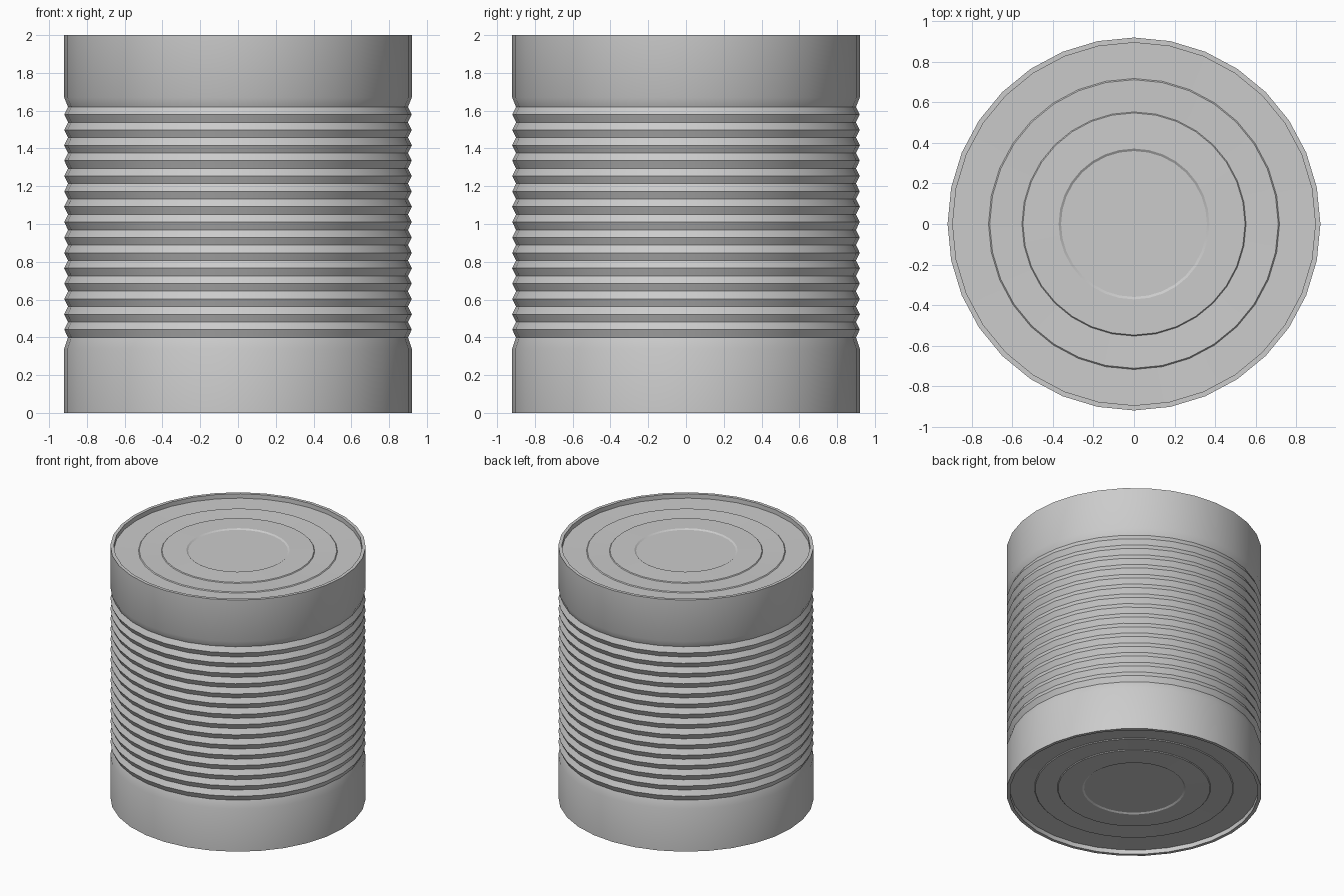
import bpy, bmesh, math

if "Cube" in bpy.data.objects:
    bpy.data.objects.remove(bpy.data.objects["Cube"])

SIDES = 32
R_OUT, R_GROOVE = 0.92, 0.90


def lathe(name, profile, cap_ends=False):
    """Spin a (radius, z) profile, listed bottom to top, about the z axis."""
    bm = bmesh.new()
    rings = []
    for r, z in profile:
        rings.append([bm.verts.new((r * math.cos(2 * math.pi * i / SIDES),
                                    r * math.sin(2 * math.pi * i / SIDES), z))
                      for i in range(SIDES)])
    for low, high in zip(rings, rings[1:]):
        for i in range(SIDES):
            j = (i + 1) % SIDES
            bm.faces.new((low[i], low[j], high[j], high[i]))
    if cap_ends:
        bm.faces.new(rings[0][::-1])
        bm.faces.new(rings[-1])
    bmesh.ops.recalc_face_normals(bm, faces=bm.faces)
    mesh = bpy.data.meshes.new(name)
    bm.to_mesh(mesh)
    bm.free()
    obj = bpy.data.objects.new(name, mesh)
    bpy.context.collection.objects.link(obj)
    bpy.ops.object.select_all(action='DESELECT')
    obj.select_set(True)
    bpy.context.view_layer.objects.active = obj
    bpy.ops.object.shade_smooth_by_angle(angle=math.radians(30))
    return obj


# End panel: (radius, depth below the rim) from centre outwards
end_panel = [(0.36, 0.038), (0.372, 0.030), (0.548, 0.032), (0.553, 0.038),
             (0.712, 0.032), (0.718, 0.038), (0.895, 0.035), (0.895, 0.0)]

# Ribbed wall: 16 grooves with 15 ridges between two plain bands
first, last, ribs = 0.40, 1.62, 15
step = (last - first) / ribs
wall = [(R_OUT, 0.0), (R_OUT, 0.34)]
for k in range(ribs):
    wall += [(R_GROOVE, first + k * step), (R_OUT, first + (k + 0.5) * step)]
wall += [(R_GROOVE, last), (R_OUT, 1.67), (R_OUT, 2.0)]

# Whole can as one closed shell: bottom end, wall, top end
bottom = [(r, d) for r, d in end_panel]
top = [(r, 2.0 - d) for r, d in reversed(end_panel)]
lathe("tin_can", bottom + wall + top, cap_ends=True)
